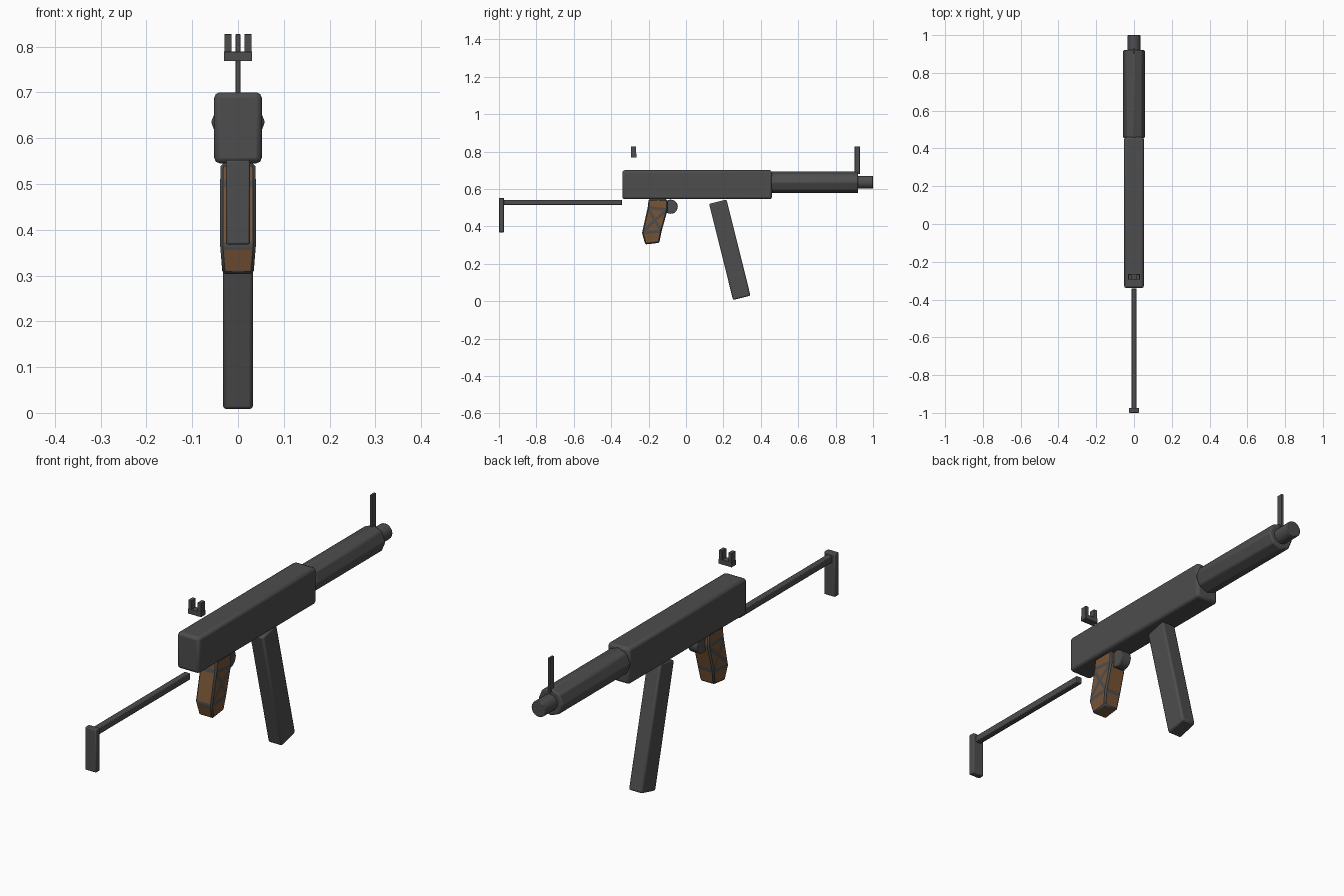
import bpy, bmesh, math
from mathutils import Matrix, Vector

if "Cube" in bpy.data.objects:
    bpy.data.objects.remove(bpy.data.objects["Cube"])


def material(name, rgb):
    m = bpy.data.materials.new(name)
    m.diffuse_color = (*rgb, 1)
    m.use_nodes = True
    m.node_tree.nodes["Principled BSDF"].inputs["Base Color"].default_value = m.diffuse_color
    return m


STEEL = material("dark_steel", (0.075, 0.075, 0.075))
WOOD = material("brown_wood", (0.19, 0.088, 0.036))


def finish(name, bm, bevel=0.0, segments=2, mats=(STEEL,)):
    bmesh.ops.recalc_face_normals(bm, faces=bm.faces)
    me = bpy.data.meshes.new(name)
    bm.to_mesh(me)
    bm.free()
    for m in mats:
        me.materials.append(m)
    ob = bpy.data.objects.new(name, me)
    bpy.context.collection.objects.link(ob)
    if bevel:
        mod = ob.modifiers.new("soft_edges", 'BEVEL')
        mod.width = bevel
        mod.segments = segments
        mod.limit_method = 'ANGLE'
        mod.angle_limit = math.radians(40)
    bpy.ops.object.select_all(action='DESELECT')
    bpy.context.view_layer.objects.active = ob
    ob.select_set(True)
    bpy.ops.object.shade_smooth_by_angle(angle=math.radians(35))
    return ob


def box(name, x, y, z, bevel=0.0, tilt=0.0):
    """Box from (min, max) ranges, optionally tilted about x."""
    lo, hi = Vector((x[0], y[0], z[0])), Vector((x[1], y[1], z[1]))
    bm = bmesh.new()
    bmesh.ops.create_cube(bm, size=1, matrix=Matrix.Translation((lo + hi) / 2)
                          @ Matrix.Rotation(tilt, 4, 'X')
                          @ Matrix.Diagonal((*(hi - lo), 1)))
    return finish(name, bm, bevel)


def rod(name, centre, radius, depth, axis, sides, bevel=0.0):
    bm = bmesh.new()
    turn = Matrix.Rotation(math.pi / 2, 4, axis)
    bmesh.ops.create_cone(bm, cap_ends=True, segments=sides, radius1=radius,
                          radius2=radius, depth=depth,
                          matrix=Matrix.Translation(centre) @ turn)
    return finish(name, bm, bevel)


# Receiver and barrel
box("receiver", (-.052, .052), (-.34, .46), (.545, .70), .012)
rod("barrel_shroud", (0, .688, .635), .059, .464, 'X', 8, .006)
rod("muzzle", (0, .955, .635), .034, .09, 'X', 20, .003)

# Sights
box("front_sight", (-.005, .005), (.902, .929), (.68, .827), .001)
box("rear_sight_base", (-.031, .031), (-.295, -.265), (.768, .789), .001)
for side, x in (("left", -.022), ("right", .022)):
    box("rear_sight_post_" + side, (x - .008, x + .008), (-.294, -.266), (.785, .827), .001)

# Folding stock
box("stock_rod", (-.013, .013), (-.98, -.342), (.514, .542), .003)
box("butt_plate", (-.026, .026), (-1.0, -.973), (.368, .552), .004)

# Magazine, leaning forward towards the foot
box("magazine", (-.033, .033), (.186, .282), (.010, .540), .008, math.radians(14))

# Trigger boss
rod("trigger_boss", (0, -.082, .505), .038, .044, 'Y', 20, .003)

# Grip: lofted sections of (rear y, z, front y, z), with wood set into steel bands
sections = ((-.200, .545, -.100, .545), (-.205, .50, -.098, .49),
            (-.235, .365, -.130, .375), (-.218, .303, -.143, .312))
half_width = (.038, .039, .039, .034)
bm = bmesh.new()
rings = []
for (ya, za, yb, zb), w in zip(sections, half_width):
    rings.append([bm.verts.new(p) for p in
                  ((-w, ya, za), (w, ya, za), (w, yb, zb), (-w, yb, zb))])
for i in range(len(rings) - 1):
    a, b = rings[i], rings[i + 1]
    for k in range(4):
        n = (k + 1) % 4
        quad = [a[k], a[n], b[n], b[k]]
        if k % 2 and i == 1:
            # Crossing bands on the broad cheeks
            mid = bm.verts.new(sum((v.co for v in quad), Vector()) / 4)
            for j in range(4):
                bm.faces.new((quad[j], quad[(j + 1) % 4], mid))
        else:
            bm.faces.new(quad)
bm.faces.new(rings[0][::-1])
bm.faces.new(rings[-1])
bmesh.ops.recalc_face_normals(bm, faces=bm.faces)
panels = bm.faces[:]
bmesh.ops.inset_individual(bm, faces=panels, thickness=.008, use_even_offset=True)
for f in panels:
    f.material_index = 1
finish("grip", bm, .006, 1, (STEEL, WOOD))
